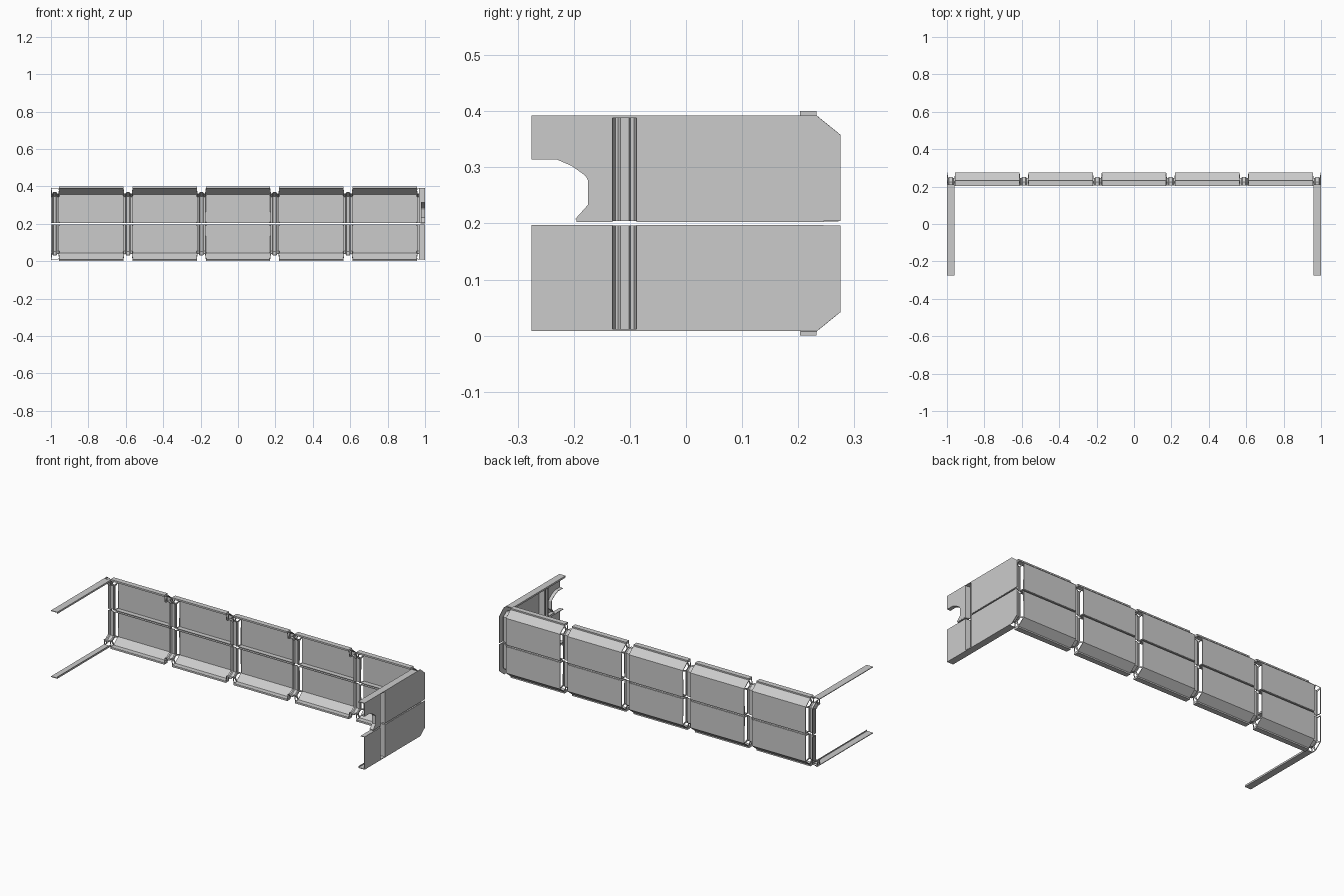
import bpy, bmesh

if "Cube" in bpy.data.objects:
    bpy.data.objects.remove(bpy.data.objects["Cube"])

BAYS, PITCH, RIB = 5, 0.392, 0.02
T = 0.003


def finish(bm, name, solid=True):
    bmesh.ops.remove_doubles(bm, verts=bm.verts, dist=1e-5)
    bmesh.ops.recalc_face_normals(bm, faces=bm.faces)
    me = bpy.data.meshes.new(name)
    bm.to_mesh(me)
    bm.free()
    ob = bpy.data.objects.new(name, me)
    bpy.context.collection.objects.link(ob)
    if solid:
        m = ob.modifiers.new("thickness", 'SOLIDIFY')
        m.thickness, m.offset = T, -1
    return ob


def loft(name, columns, slots=()):
    """Sheet through point columns; columns listed in slots get slotted faces."""
    bm = bmesh.new()
    grid = [[bm.verts.new(p) for p in c] for c in columns]
    cut = []
    for i, (a, b) in enumerate(zip(grid, grid[1:])):
        for j in range(len(a) - 1):
            f = bm.faces.new((a[j], a[j + 1], b[j + 1], b[j]))
            if i in slots:
                cut.append(f)
    bm.normal_update()
    for f in cut:
        if f.calc_area() > 5e-4:
            bmesh.ops.inset_individual(bm, faces=[f], thickness=0.006)
            bmesh.ops.delete(bm, geom=[f], context='FACES_ONLY')
    return finish(bm, name)


def box(name, x, y, z):
    bm = bmesh.new()
    bmesh.ops.create_cube(bm, size=1)
    for v in bm.verts:
        v.co = [r[0] if c < 0 else r[1] for c, r in zip(v.co, (x, y, z))]
    return finish(bm, name, False)


def flip(z, upper):
    return 0.4 - z if upper else z


def zr(a, b, upper):
    return tuple(sorted((flip(a, upper), flip(b, upper))))


def section(x, o, upper):
    # chamfered wall section, moved inward by o
    pts = [(0.205, 0.008 + o), (0.233 - 0.41 * o, 0.008 + o),
           (0.275 - o, 0.042 + 0.41 * o), (0.275 - o, 0.195)]
    return [(x, y, flip(z, upper)) for y, z in pts]


for up in (False, True):
    row = "upper" if up else "lower"

    # back wall bays: drafted tray, outer flange and centre lip
    for i in range(BAYS):
        c = (i - (BAYS - 1) / 2) * PITCH
        w = PITCH / 2 - RIB
        cols = [section(c - w, 0.03, up), section(c - w + 0.004, 0, up),
                section(c + w - 0.004, 0, up), section(c + w, 0.03, up)]
        loft(f"{row}_back_panel", cols, (0, 2))
        xs = (c - w + 0.004, c + w - 0.004)
        box(f"{row}_panel_flange", xs, (0.203, 0.233), zr(0, 0.0095, up))
        box(f"{row}_panel_lip", xs, (0.245, 0.272), zr(0.1935, 0.1965, up))

    # ribs between bays with a raised bead
    for i in range(BAYS + 1):
        c = (i - BAYS / 2) * PITCH
        cols = [section(c + dx, o, up) for dx, o in
                ((-0.02, 0.03), (-0.014, 0.03), (-0.009, 0.023),
                 (0.009, 0.023), (0.014, 0.03), (0.02, 0.03))]
        loft(f"{row}_rib", cols)

    # thin edge plates closing both corners
    for s in (-1, 1):
        loft(f"{row}_corner_plate",
             [section(s * 0.997, 0.03, up), section(s, 0, up)], (0,) if s < 0 else ())
        # long side rails: flat strip with a turned edge
        box(f"{row}_side_rail", tuple(sorted((s * 0.96, s))), (-0.275, 0.21), zr(0.008, 0.012, up))
        box(f"{row}_side_rail_edge", tuple(sorted((s * 0.96, s * 0.963))),
            (-0.275, 0.21), zr(0.008, 0.018, up))

    # right end wall sheet, running over a recessed rib
    stations = [(0.275, 0.042, 0), (0.233, 0.008, 0), (-0.088, 0.008, 0),
                (-0.093, 0.008, 0.03), (-0.099, 0.008, 0.03), (-0.102, 0.008, 0.023),
                (-0.117, 0.008, 0.023), (-0.121, 0.008, 0.03),
                (-0.126, 0.008, 0.03), (-0.131, 0.008, 0)]
    loft(f"{row}_end_wall", [[(1 - o, y, flip(z, up)), (1 - o, y, flip(0.196, up))]
                             for y, z, o in stations])
    for a, b in ((-0.195 if up else -0.275, -0.131), (-0.088, 0.245)):
        box(f"{row}_end_wall_lip", (0.975, 0.999), (a, b), zr(0.194, 0.197, up))

# front part of the end wall: plain below, notched above
outlines = {
    "lower_end_front": [(-0.131, 0.008), (-0.275, 0.008), (-0.275, 0.196), (-0.131, 0.196)],
    "upper_end_front": [(-0.131, 0.392), (-0.275, 0.392), (-0.275, 0.317), (-0.23, 0.317),
                        (-0.202, 0.305), (-0.177, 0.287), (-0.172, 0.278),
                        (-0.172, 0.232), (-0.195, 0.206), (-0.131, 0.206)]}
for name, pts in outlines.items():
    bm = bmesh.new()
    bm.faces.new([bm.verts.new((1, y, z)) for y, z in pts])
    ob = finish(bm, name)
    ob.modifiers["thickness"].offset = -1 if ob.data.polygons[0].normal.x > 0 else 1

# turned edge around the notch
edge = outlines["upper_end_front"][2:9]
loft("notch_edge", [[(0.978, y, z), (1, y, z)] for y, z in edge])
